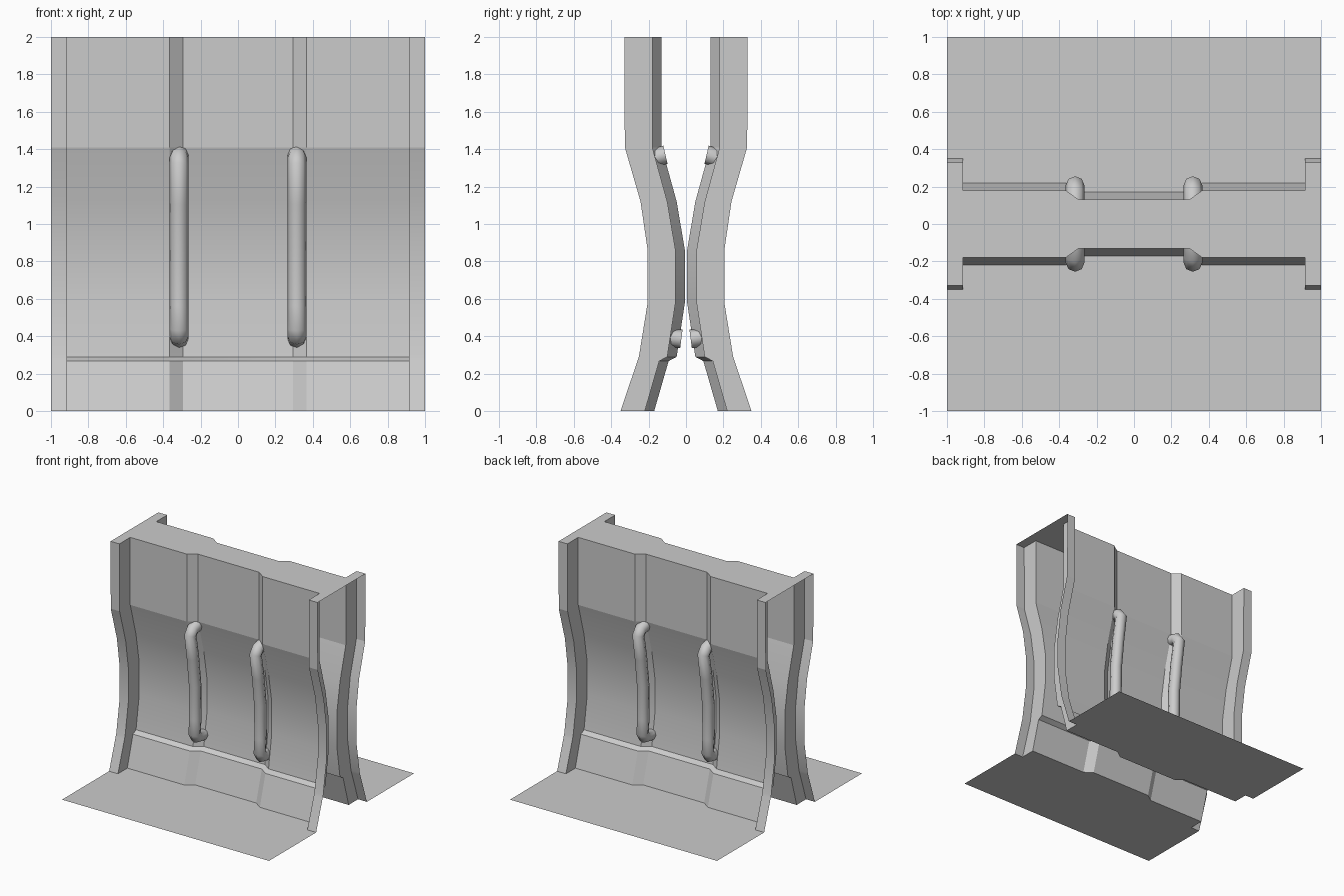
import bpy

if "Cube" in bpy.data.objects:
    bpy.data.objects.remove(bpy.data.objects["Cube"])

# Wall profile rows: height, pillar depth, side panel depth
ROWS = [(0, .35, .22), (.267, .26, .143), (.29, .252, .10), (.58, .205, .056),
        (.86, .205, .056), (1.12, .243, .10), (1.41, .327, .18), (2, .33, .18)]
STEP = .05  # middle panel is set back by this much


def section(row):
    """Cross-section of the front wall, left to right."""
    z, pillar, panel = row
    half = [(1, pillar), (.915, pillar), (.915, panel), (.365, panel), (.295, panel - STEP)]
    pts = [(-x, -d, z) for x, d in half]
    return pts + [(x, -d, z) for x, d in reversed(half)]


def make(name, verts, faces, mirror=False):
    mesh = bpy.data.meshes.new(name)
    mesh.from_pydata(verts, [], faces)
    ob = bpy.data.objects.new(name, mesh)
    bpy.context.collection.objects.link(ob)
    if mirror:
        m = ob.modifiers.new("mirror", 'MIRROR')
        m.use_axis = (False, True, False)
        m.use_mirror_merge = False
    return ob


def smooth(ob, degrees):
    bpy.ops.object.select_all(action='DESELECT')
    ob.select_set(True)
    bpy.context.view_layer.objects.active = ob
    bpy.ops.object.shade_smooth_by_angle(angle=degrees * 3.14159 / 180)


# Curved wall sheets, front and back
n = 10
verts = [p for r in ROWS for p in section(r)]
faces = [(j * n + i, j * n + i + 1, (j + 1) * n + i + 1, (j + 1) * n + i)
         for j in range(len(ROWS) - 1) for i in range(n - 1)]
wall = make("wall", verts, faces, mirror=True)
smooth(wall, 30)
for poly in wall.data.polygons:
    if poly.center.z > 1.5:
        poly.use_smooth = False

# Flat cap joining both walls along the top
top = section(ROWS[-1])
outline = top + [(x, -y, z) for x, y, z in reversed(top)]
make("top_cap", outline, [tuple(range(len(outline)))])

# Floor strips in front of and behind the walls
outline = [(-1, -1, 0), (1, -1, 0)] + list(reversed(section(ROWS[0])))
make("floor", outline, [tuple(range(len(outline)))], mirror=True)

# Pipes following each wall, with both ends bent into it (depth, height)
PATH = [(.11, 1.37), (.175, 1.355), (.207, 1.315), (.172, 1.11), (.142, .86),
        (.138, .56), (.15, .44), (.125, .398), (.025, .385)]
for side, sy in (("front", -1), ("back", 1)):
    for hand, x in (("left", -.315), ("right", .315)):
        cu = bpy.data.curves.new("pipe_" + side + "_" + hand, 'CURVE')
        cu.dimensions = '3D'
        cu.bevel_depth = .05
        cu.bevel_resolution = 2
        cu.use_fill_caps = True
        sp = cu.splines.new('POLY')
        sp.points.add(len(PATH) - 1)
        for pt, (d, z) in zip(sp.points, PATH):
            pt.co = (x, sy * d, z, 1)
        ob = bpy.data.objects.new(cu.name, cu)
        bpy.context.collection.objects.link(ob)
        bpy.ops.object.select_all(action='DESELECT')
        ob.select_set(True)
        bpy.context.view_layer.objects.active = ob
        bpy.ops.object.convert(target='MESH')
        smooth(bpy.context.object, 50)
